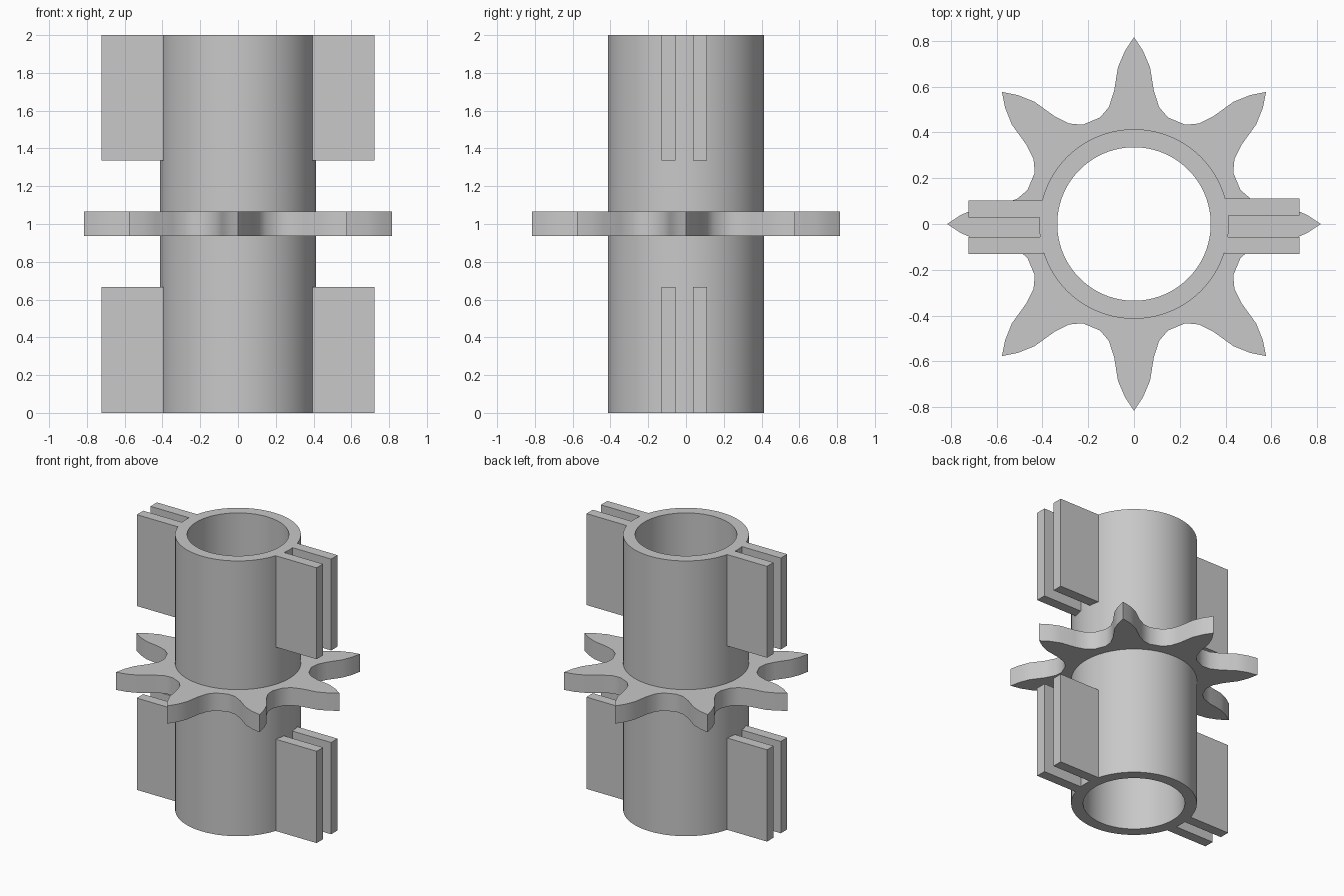
import bpy, bmesh
from math import cos, sin, pi, radians

cube = bpy.data.objects.get("Cube")
if cube:
    bpy.data.objects.remove(cube)

grey = bpy.data.materials.new("plain_grey")
grey.use_nodes = True
GREY = (0.58, 0.58, 0.58, 1)
grey.diffuse_color = GREY
grey.node_tree.nodes["Principled BSDF"].inputs["Base Color"].default_value = GREY


def finish(name, bm, smooth_angle=None):
    bmesh.ops.recalc_face_normals(bm, faces=bm.faces)
    mesh = bpy.data.meshes.new(name)
    bm.to_mesh(mesh)
    bm.free()
    mesh.materials.append(grey)
    obj = bpy.data.objects.new(name, mesh)
    bpy.context.collection.objects.link(obj)
    if smooth_angle:
        bpy.ops.object.select_all(action='DESELECT')
        obj.select_set(True)
        bpy.context.view_layer.objects.active = obj
        bpy.ops.object.shade_smooth_by_angle(angle=radians(smooth_angle))
    return obj


def hollow_prism(name, outer, inner, z0, z1, smooth_angle):
    """Extruded ring between two outlines with equal point counts."""
    bm = bmesh.new()
    sections = [(outer, z0), (outer, z1), (inner, z1), (inner, z0)]
    loops = [[bm.verts.new((x, y, z)) for x, y in pts] for pts, z in sections]
    n = len(outer)
    for a, b in zip(loops, loops[1:] + loops[:1]):
        for i in range(n):
            j = (i + 1) % n
            bm.faces.new((a[i], a[j], b[j], b[i]))
    return finish(name, bm, smooth_angle)


def box(name, low, high):
    bm = bmesh.new()
    bmesh.ops.create_cube(bm, size=1)
    for v in bm.verts:
        v.co = [h if c > 0 else l for c, l, h in zip(v.co, low, high)]
    return finish(name, bm)


def circle(r, n):
    return [(r * cos(2 * pi * i / n), r * sin(2 * pi * i / n)) for i in range(n)]


# Open tube
hollow_prism("tube", circle(0.414, 96), circle(0.335, 96), 0, 2, 30)

# Eight-toothed sprocket, its bore hidden in the tube wall
half = [(0.755, 0.04), (0.685, 0.07), (0.58, 0.087), (0.51, 0.11), (0.465, 0.148)]
tooth = [(x, -y) for x, y in reversed(half)] + [(0.815, 0)] + half
outline = []
for k in range(8):
    c, s = cos(k * pi / 4), sin(k * pi / 4)
    outline += [(x * c - y * s, x * s + y * c) for x, y in tooth]
bore = [(0.39 * x / (x * x + y * y) ** 0.5, 0.39 * y / (x * x + y * y) ** 0.5)
        for x, y in outline]
hollow_prism("sprocket", outline, bore, 0.936, 1.065, 32)

# Paired fins on both sides, top and bottom
fin_rows = {"left": (1, (-0.13, 0.037)), "right": (-1, (-0.13, 0.028))}
for side, (sign, starts) in fin_rows.items():
    xs = sorted((sign * 0.395, sign * 0.723))
    for level, z0, z1 in (("lower", 0, 0.667), ("upper", 1.336, 2)):
        for place, y in zip(("front", "back"), starts):
            box(f"{level}_{side}_{place}_fin",
                (xs[0], y, z0), (xs[1], y + 0.074, z1))
